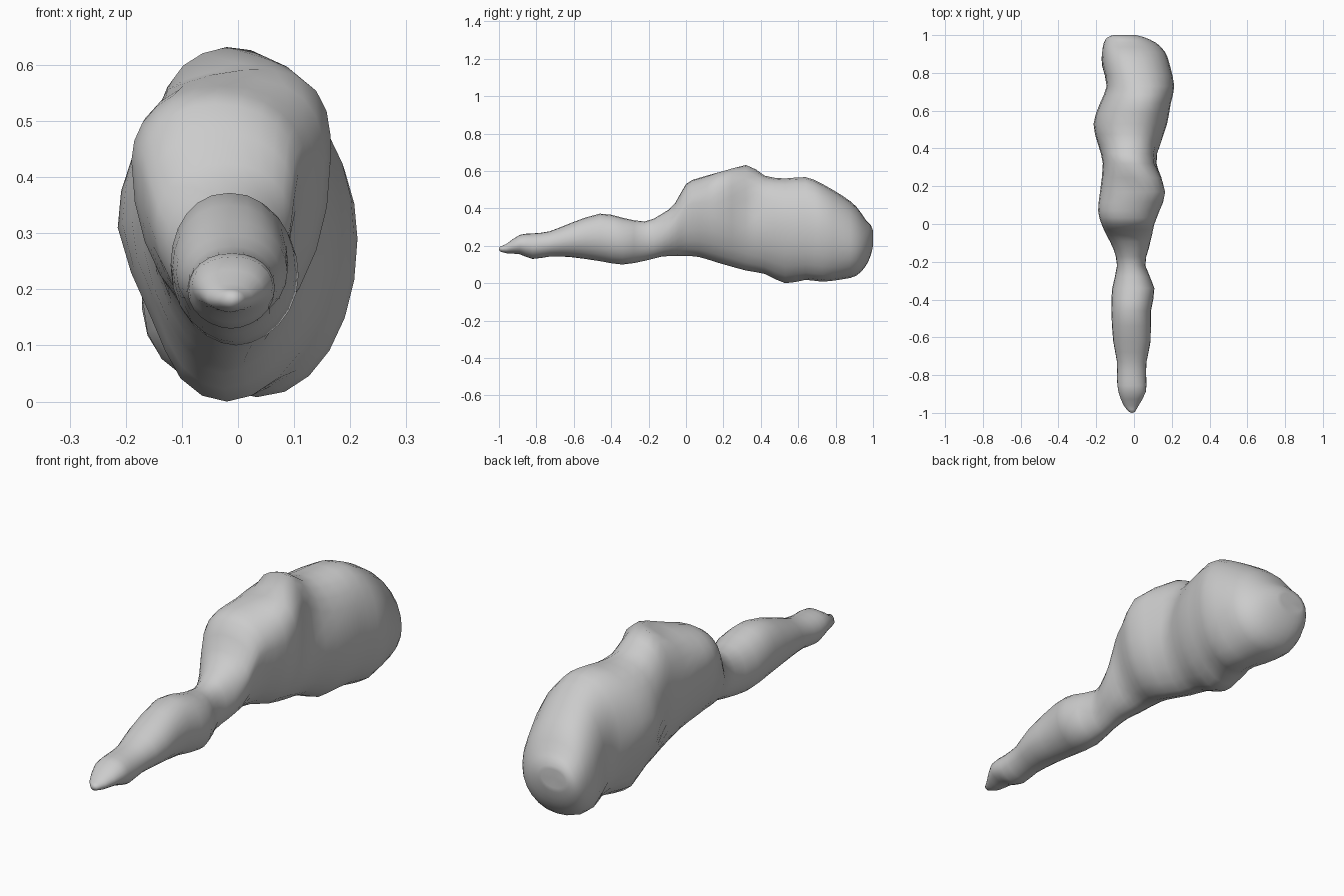
import bpy, bmesh, math

if "Cube" in bpy.data.objects:
    bpy.data.objects.remove(bpy.data.objects["Cube"])

SIDES = 24

# Tapering tail: y, x left, x right, z bottom, z top
tail = [
    (-.995, -.025, .005, .17, .195),
    (-.96, -.055, .025, .16, .21),
    (-.89, -.082, .062, .155, .258),
    (-.82, -.09, .065, .13, .266),
    (-.73, -.09, .066, .142, .277),
    (-.62, -.11, .088, .14, .32),
    (-.46, -.12, .09, .118, .372),
    (-.34, -.115, .108, .10, .35),
    (-.22, -.09, .06, .12, .33),
    (-.13, -.11, .078, .142, .37),
]
# Bulky body: y, x left, x right, z bottom, z top, z of widest line, x of crest
body = [
    (-.06, -.145, .095, .145, .425, .32, -.03),
    (0, -.172, .108, .145, .53, .41, -.04),
    (.07, -.19, .135, .14, .563, .43, -.03),
    (.17, -.18, .165, .11, .59, .43, .01),
    (.32, -.165, .125, .068, .635, .38, -.02),
    (.42, -.19, .14, .05, .575, .33, -.02),
    (.53, -.215, .175, .0, .56, .31, 0),
    (.64, -.18, .195, .018, .567, .30, .03),
    (.73, -.145, .213, .008, .53, .29, .03),
    (.84, -.165, .19, .022, .465, .24, 0),
    (.91, -.167, .165, .04, .41, .21, -.02),
    (.96, -.16, .115, .09, .34, .21, -.03),
    (.988, -.14, .055, .15, .31, .23, -.05),
    (1.0, -.11, .01, .20, .28, .24, -.05),
]
stations = [t + ((t[3] + t[4]) / 2, (t[1] + t[2]) / 2) for t in tail] + body


def spline(a, b, c, d, t):
    return .5 * (2 * b + (c - a) * t + (2 * a - 5 * b + 4 * c - d) * t * t
                 + (3 * b - a - 3 * c + d) * t ** 3)


def section(s):
    """Egg-shaped ring through the four extremes of a station."""
    y, xl, xr, zb, zt, zs, xc = s
    mid = (xl + xr) / 2
    keel = 1.1 if y < .6 else .95
    pts = []
    for k in range(SIDES):
        a = 2 * math.pi * k / SIDES
        c, n = math.cos(a), math.sin(a)
        base = xc if n > 0 else mid
        cx = math.copysign(abs(c) ** (.9 if n > 0 else keel), c)
        x = base + cx * ((xr - base) if c > 0 else (base - xl))
        z = zs + n * ((zt - zs) if n > 0 else (zs - zb))
        pts.append((x, y, z))
    return pts


# Loft the rings, with one smooth in-between ring per span
bm = bmesh.new()
rings = []
last = len(stations) - 1
for i in range(last):
    q = [stations[max(0, min(last, i + o))] for o in (-1, 0, 1, 2)]
    for t in (0, .5):
        rings.append(section([spline(*v, t) for v in zip(*q)]))
rings.append(section(stations[-1]))
rings = [[bm.verts.new(p) for p in r] for r in rings]
for r0, r1 in zip(rings, rings[1:]):
    for k in range(SIDES):
        j = (k + 1) % SIDES
        bm.faces.new((r0[k], r0[j], r1[j], r1[k]))

# Closed ends: rounded tail tip and slightly hollow back end
for ring, tip in ((rings[0], (-.01, -1, .182)), (rings[-1], (-.05, .99, .24))):
    v = bm.verts.new(tip)
    for k in range(SIDES):
        bm.faces.new((ring[k], ring[(k + 1) % SIDES], v))

# Local dents and swellings: centre, radius, displacement
dents = [
    ((-.05, .25, .61), .10, (0, 0, -.025)),
    ((.11, .20, .55), .14, (.018, 0, .012)),
    ((.15, .36, .42), .13, (-.015, 0, 0)),
    ((-.17, .52, .15), .18, (.03, 0, 0)),
    ((-.13, .82, .09), .18, (-.022, 0, -.01)),
]
for v in bm.verts:
    for c, rad, d in dents:
        r = math.dist(v.co, c) / rad
        if r < 1:
            w = (1 - r * r) ** 2
            for n in range(3):
                v.co[n] += d[n] * w
    v.co.z = max(0, v.co.z)

bmesh.ops.recalc_face_normals(bm, faces=bm.faces)
for f in bm.faces:
    f.smooth = True
mesh = bpy.data.meshes.new("tapered_body")
bm.to_mesh(mesh)
bm.free()
obj = bpy.data.objects.new("tapered_body", mesh)
bpy.context.collection.objects.link(obj)
